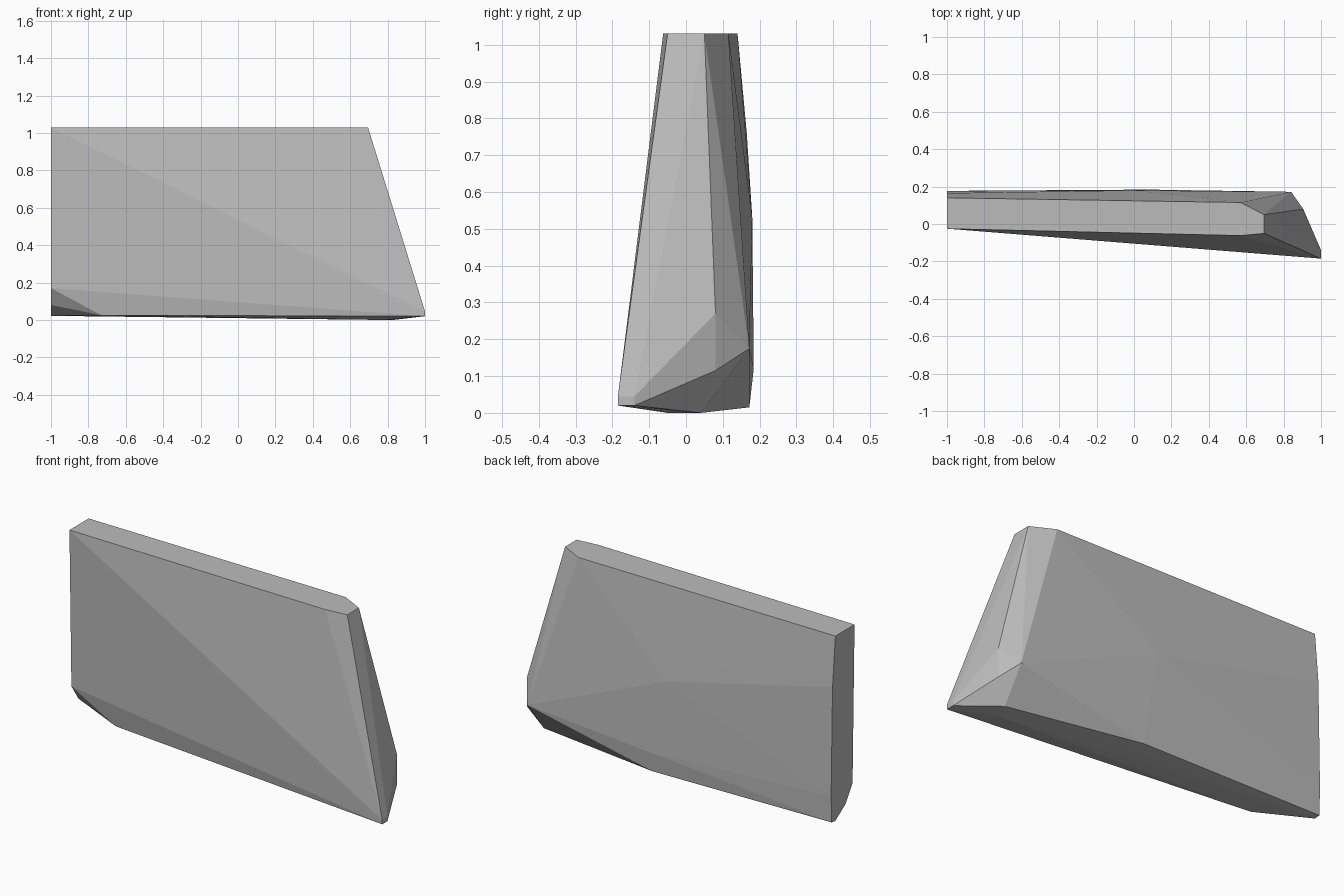
import bpy
import bmesh

if "Cube" in bpy.data.objects:
    bpy.data.objects.remove(bpy.data.objects["Cube"])

# Single flat grey material
grey = bpy.data.materials.new("plain_grey")
grey.diffuse_color = (0.5, 0.5, 0.5, 1.0)
grey.use_nodes = True
grey.node_tree.nodes["Principled BSDF"].inputs["Base Color"].default_value = grey.diffuse_color

# Rim of the flat top
top_rim = [(x, y, 1.03) for x, y in (
    (-1, -0.025), (-1, 0.14), (0.57, 0.115),
    (0.695, 0.05), (0.695, -0.05), (0.57, -0.062))]

# Flat cut end, from the front down and round to the back
cut_end = [(-1, y, z) for y, z in (
    (-0.008, 0.17), (0.053, 0.08), (0.14, 0.022),
    (0.172, 0.025), (0.177, 0.17), (0.165, 0.76))]

# Pointed front tip and the slanted end behind it
tip = [(1, y, z) for y in (-0.185, -0.14) for z in (0.02, 0.045)]
slant = [(0.905, 0.08, 0.27), (0.905, 0.08, 0.115), (0.84, 0.172, 0.175)]

# Gently bulged back face
back = [(0.0, 0.18, 0.53), (0.08, 0.184, 0.12), (0.08, 0.172, 0.015)]

# Shallow keel and the front lower corner
keel = [(0.83, 0.04, 0.0), (0.78, -0.05, 0.0), (-0.73, -0.01, 0.025)]

# Wrap all the corners into one faceted slab
bm = bmesh.new()
for p in top_rim + cut_end + tip + slant + back + keel:
    bm.verts.new(p)
hull = bmesh.ops.convex_hull(bm, input=bm.verts[:])
unused = {g for g in hull["geom_interior"] + hull["geom_unused"]
          if isinstance(g, bmesh.types.BMVert)}
bmesh.ops.delete(bm, geom=list(unused), context='VERTS')
bmesh.ops.dissolve_limit(bm, angle_limit=0.002, verts=bm.verts[:], edges=bm.edges[:])
bmesh.ops.recalc_face_normals(bm, faces=bm.faces[:])

mesh = bpy.data.meshes.new("faceted_slab")
bm.to_mesh(mesh)
bm.free()
mesh.materials.append(grey)
slab = bpy.data.objects.new("faceted_slab", mesh)
bpy.context.collection.objects.link(slab)
